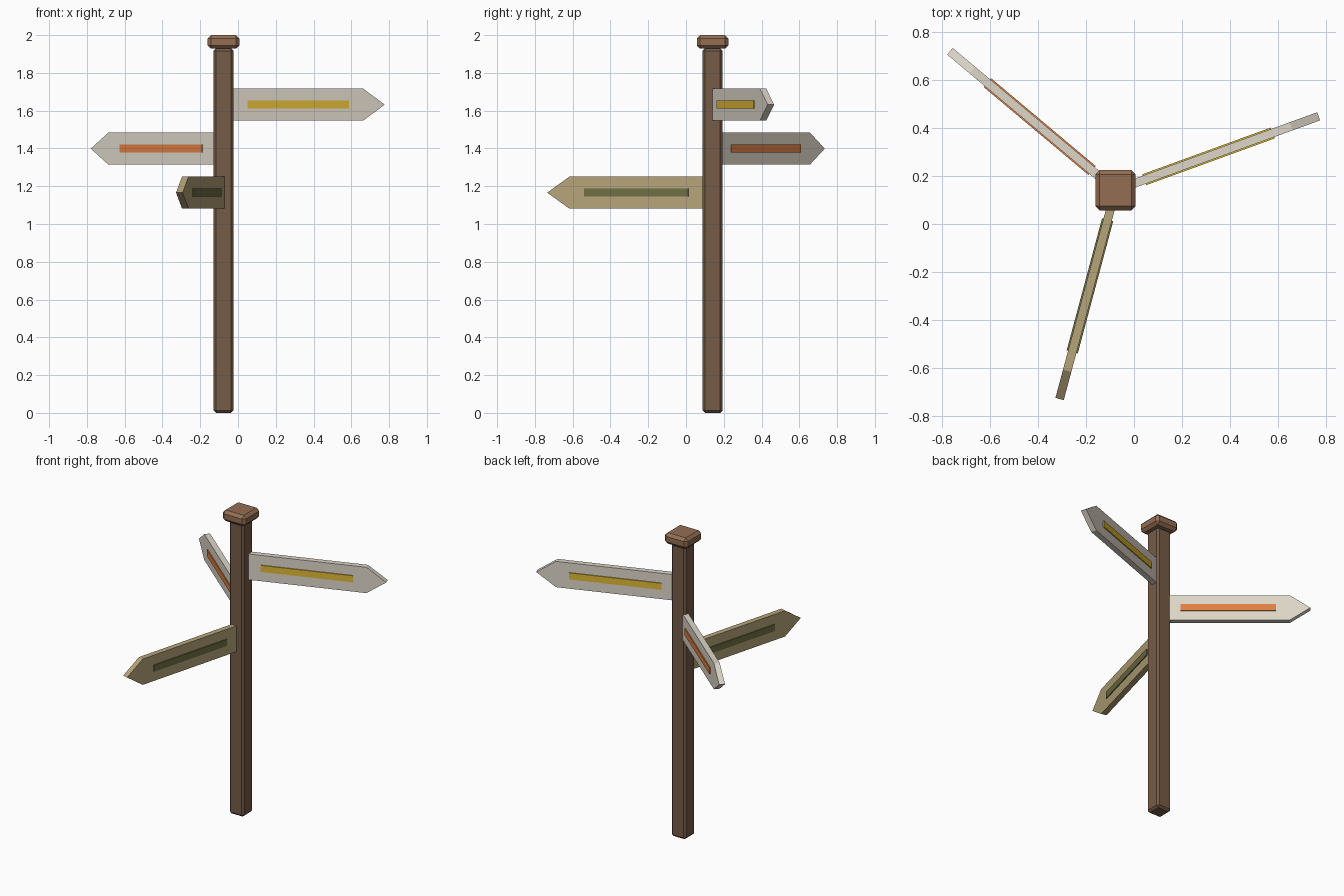
import bpy
import bmesh
from math import radians
from mathutils import Matrix, Vector

cube = bpy.data.objects.get("Cube")
if cube:
    bpy.data.objects.remove(cube, do_unlink=True)

POST_X, POST_Y = -0.077, 0.141


def material(name, rgb):
    """Flat material from 0-255 sRGB values."""
    linear = [((c / 255 + 0.055) / 1.055) ** 2.4 for c in rgb] + [1]
    mat = bpy.data.materials.new(name)
    mat.use_nodes = True
    mat.diffuse_color = linear
    bsdf = mat.node_tree.nodes["Principled BSDF"]
    bsdf.inputs["Base Color"].default_value = linear
    bsdf.inputs["Roughness"].default_value = 0.9
    return mat


post_brown = material("post brown", (118, 92, 72))
cap_brown = material("cap brown", (148, 111, 83))
pale_wood = material("pale wood", (221, 214, 200))
tan_wood = material("tan wood", (182, 164, 122))
yellow = material("yellow paint", (221, 183, 53))
orange = material("orange paint", (224, 128, 66))
olive = material("olive paint", (110, 110, 68))


def finish(bm, name, mat, matrix):
    bmesh.ops.recalc_face_normals(bm, faces=bm.faces)
    mesh = bpy.data.meshes.new(name)
    bm.to_mesh(mesh)
    bm.free()
    mesh.materials.append(mat)
    obj = bpy.data.objects.new(name, mesh)
    obj.matrix_world = matrix
    bpy.context.collection.objects.link(obj)
    return obj


def box(name, size, centre, mat, matrix, chamfer=0):
    bm = bmesh.new()
    bmesh.ops.create_cube(bm, size=1)
    bmesh.ops.scale(bm, vec=Vector(size), verts=bm.verts)
    bmesh.ops.translate(bm, vec=Vector(centre), verts=bm.verts)
    obj = finish(bm, name, mat, matrix)
    if chamfer:
        bevel = obj.modifiers.new("chamfer", "BEVEL")
        bevel.width = chamfer
        bevel.segments = 1
    return obj


def arrow_board(name, height, angle, wood, paint):
    """Pointed board running outward from the post, with a painted strip each side."""
    start, shoulder, tip, half, thick = 0.05, 0.78, 0.902, 0.085, 0.036
    place = (Matrix.Translation((POST_X, POST_Y, height))
             @ Matrix.Rotation(radians(angle), 4, "Z"))
    outline = [(start, -half), (shoulder, -half), (tip, 0),
               (shoulder, half), (start, half)]
    bm = bmesh.new()
    face = bm.faces.new([bm.verts.new((x, -thick / 2, z)) for x, z in outline])
    extruded = bmesh.ops.extrude_face_region(bm, geom=[face])["geom"]
    moved = [v for v in extruded if isinstance(v, bmesh.types.BMVert)]
    bmesh.ops.translate(bm, vec=(0, thick, 0), verts=moved)
    finish(bm, name, wood, place)
    for side, sign in (("right", -1), ("left", 1)):
        box(f"{name}_{side}_strip", (0.57, 0.006, 0.043),
            (0.413, sign * (thick / 2 + 0.003), 0), paint, place)


# Post and cap
base = Matrix.Translation((POST_X, POST_Y, 0))
box("post", (0.106, 0.106, 1.93), (0, 0, 0.965), post_brown, base, 0.013)
box("post_cap", (0.168, 0.168, 0.072), (0, 0, 1.964), cap_brown, base, 0.018)

# Direction boards
arrow_board("upper_board", 1.632, 20, pale_wood, yellow)
arrow_board("middle_board", 1.399, 140, pale_wood, orange)
arrow_board("lower_board", 1.166, 255, tan_wood, olive)
